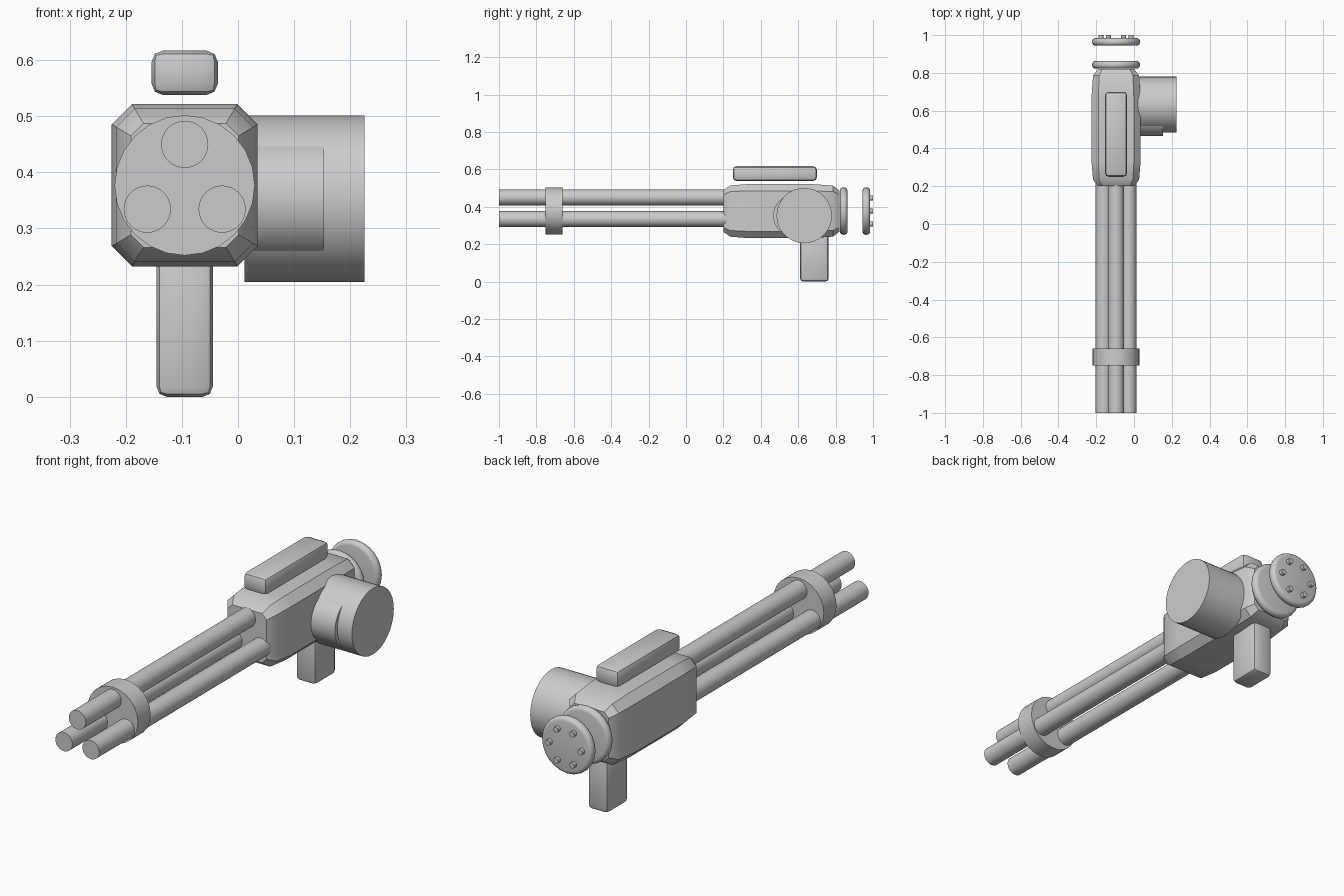
import bpy, bmesh, math
from mathutils import Matrix, Vector

cube = bpy.data.objects.get("Cube")
if cube:
    bpy.data.objects.remove(cube, do_unlink=True)

grey = bpy.data.materials.new("plain_grey")
grey.use_nodes = True
colour = (0.6, 0.6, 0.6, 1)
grey.diffuse_color = colour
grey.node_tree.nodes["Principled BSDF"].inputs["Base Color"].default_value = colour

CX, CZ = -0.095, 0.377   # shared axis of barrels and body


def finish(name, bm):
    bmesh.ops.recalc_face_normals(bm, faces=bm.faces)
    mesh = bpy.data.meshes.new(name)
    bm.to_mesh(mesh)
    bm.free()
    mesh.materials.append(grey)
    ob = bpy.data.objects.new(name, mesh)
    bpy.context.collection.objects.link(ob)
    bpy.ops.object.select_all(action='DESELECT')
    ob.select_set(True)
    bpy.context.view_layer.objects.active = ob
    bpy.ops.object.shade_smooth_by_angle(angle=math.radians(35))
    return ob


def bevelled_box(name, low, high, width, segments):
    low, high = Vector(low), Vector(high)
    bm = bmesh.new()
    bmesh.ops.create_cube(bm, size=1)
    for v in bm.verts:
        v.co = (low + high) / 2 + v.co * (high - low)
    bmesh.ops.bevel(bm, geom=bm.edges[:], offset=width, segments=segments,
                    profile=0.5, affect='EDGES')
    return finish(name, bm)


def cylinder(name, axis, start, end, radius, centre, sides=32, rim=0):
    """Cylinder along X or Y; centre gives the other two coordinates."""
    bm = bmesh.new()
    bmesh.ops.create_cone(bm, cap_ends=True, segments=sides, radius1=radius,
                          radius2=radius, depth=end - start)
    if rim:
        edges = [e for e in bm.edges if abs(e.verts[0].co.z - e.verts[1].co.z) < 1e-5]
        bmesh.ops.bevel(bm, geom=edges, offset=rim, segments=4, profile=0.5, affect='EDGES')
    mid = (start + end) / 2
    if axis == 'Y':
        place = Matrix.Translation((centre[0], mid, centre[1])) @ Matrix.Rotation(math.pi / 2, 4, 'X')
    else:
        place = Matrix.Translation((mid, centre[0], centre[1])) @ Matrix.Rotation(math.pi / 2, 4, 'Y')
    bm.transform(place)
    return finish(name, bm)


# Body: octagonal section lofted along y, drawn in at both ends
bm = bmesh.new()
rings = []
for y, inset in ((0.2, 0.034), (0.235, 0.008), (0.33, 0), (0.67, 0), (0.785, 0.008), (0.82, 0.034)):
    w, h, cut = 0.13 - inset, 0.1445 - inset, 0.036 - inset * 0.4
    quarter = [(w, h - cut), (w - cut, h)]
    outline = quarter + [(-x, z) for x, z in reversed(quarter)]
    outline += [(-x, -z) for x, z in outline]
    rings.append([bm.verts.new((CX + x, y, CZ + z)) for x, z in outline])
for a, b in zip(rings, rings[1:]):
    for i in range(len(a)):
        j = (i + 1) % len(a)
        bm.faces.new((a[i], a[j], b[j], b[i]))
bm.faces.new(rings[0])
bm.faces.new(rings[-1])
finish("body", bm)

# Top rail and grip
bevelled_box("top_rail", (-0.154, 0.25, 0.538), (-0.036, 0.70, 0.617), 0.02, 2)
bevelled_box("grip", (-0.145, 0.61, 0), (-0.045, 0.763, 0.27), 0.018, 2)

# Three barrels and the band that holds them
for i in range(3):
    a = math.radians(90 + 120 * i)
    cylinder(f"barrel_{i + 1}", 'Y', -1, 0.25, 0.042,
             (CX + 0.077 * math.cos(a), CZ - 0.004 + 0.077 * math.sin(a)))
cylinder("barrel_band", 'Y', -0.75, -0.66, 0.125, (CX, CZ), 24)

# Side drum and its smaller neighbour
cylinder("side_drum", 'X', 0.012, 0.225, 0.148, (0.632, 0.353))
cylinder("small_drum", 'X', 0.012, 0.153, 0.11, (0.576, 0.353))

# Rear discs with rounded rims, and a circle of bolts
cylinder("inner_disc", 'Y', 0.823, 0.863, 0.127, (CX, CZ), 24, 0.018)
cylinder("rear_disc", 'Y', 0.944, 0.984, 0.127, (CX, CZ), 24, 0.018)
for i in range(6):
    a = math.radians(60 * i)
    cylinder(f"bolt_{i + 1}", 'Y', 0.975, 1.0, 0.013,
             (CX + 0.08 * math.cos(a), CZ + 0.08 * math.sin(a)), 12)
